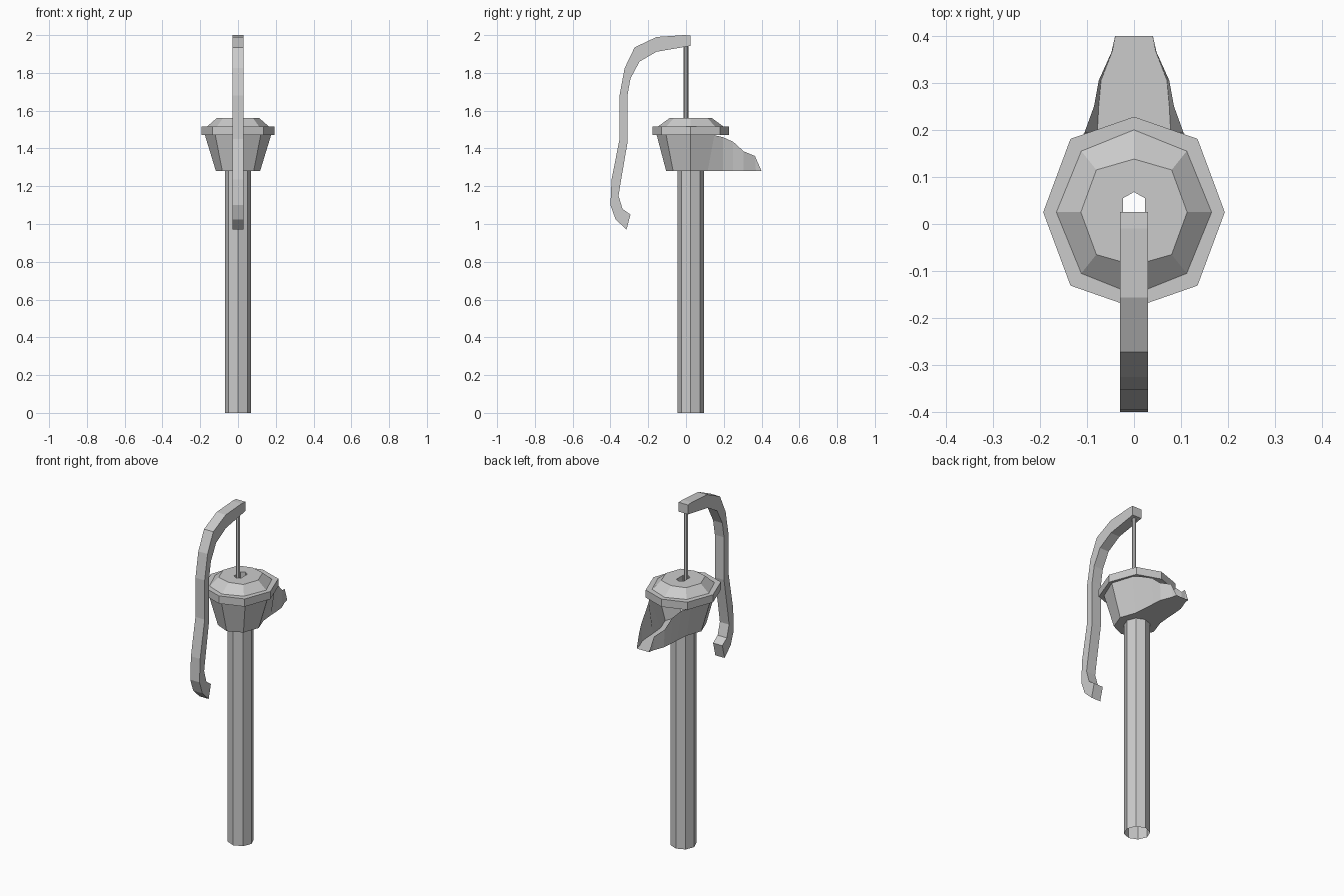
import bpy, bmesh, math

if "Cube" in bpy.data.objects:
    bpy.data.objects.remove(bpy.data.objects["Cube"])

CY = 0.025  # y of the column axis


def make(name, verts, faces):
    me = bpy.data.meshes.new(name)
    me.from_pydata(verts, [], faces)
    bm = bmesh.new()
    bm.from_mesh(me)
    bmesh.ops.recalc_face_normals(bm, faces=bm.faces)
    bm.to_mesh(me)
    bm.free()
    ob = bpy.data.objects.new(name, me)
    bpy.context.collection.objects.link(ob)
    return ob


def ring8(rx, dx, dy, ry, z, cy=CY):
    """Octagon with corners on the axes: (rx,0), (dx,dy), (0,ry)."""
    pts = [(rx, 0), (dx, dy), (0, ry), (-dx, dy), (-rx, 0), (-dx, -dy), (0, -ry), (dx, -dy)]
    return [(x, y + cy, z) for x, y in pts]


def reg8(r, z, cy=CY):
    d = r * math.sqrt(0.5)
    return ring8(r, d, d, r, z, cy)


def loft(name, rings, closed=False, caps=False):
    n = len(rings[0])
    verts = [v for r in rings for v in r]
    m = len(rings)
    faces = []
    for k in range(m if closed else m - 1):
        a, b = k * n, (k + 1) % m * n
        for i in range(n):
            j = (i + 1) % n
            faces.append((a + i, a + j, b + j, b + i))
    if caps:
        faces += [tuple(range(n)), tuple(range((m - 1) * n, m * n))]
    return make(name, verts, faces)


# Hollow column
loft("column", [reg8(0.07, 0), reg8(0.07, 1.28)])

# Lid with rim, raised top and slot for the rod
loft("lid", [
    ring8(0.023, 0.023, 0.03, 0.043, 1.47),
    ring8(0.193, 0.135, 0.156, 0.203, 1.47),
    ring8(0.193, 0.135, 0.156, 0.203, 1.515),
    ring8(0.165, 0.112, 0.130, 0.175, 1.515),
    ring8(0.113, 0.08, 0.09, 0.113, 1.56),
    ring8(0.023, 0.023, 0.03, 0.043, 1.56)], closed=True)

# Basin and spout: right half of the flared wall plus floor, mirrored
top = [(0, -0.155, 1.47), (0.12, -0.105, 1.47), (0.175, CY, 1.47), (0.135, 0.15, 1.47),
       (0.105, 0.195, 1.46), (0.085, 0.25, 1.435), (0.075, 0.305, 1.385),
       (0.048, 0.365, 1.36), (0.04, 0.40, 1.28)]
low = [(0, -0.105), (0.083, -0.068), (0.117, CY), (0.085, 0.115), (0.078, 0.195),
       (0.075, 0.25), (0.07, 0.305), (0.045, 0.37)]
verts = top + [(x, y, 1.28) for x, y in low]
nt = len(top)
faces = [(i, i + 1, nt + i + 1, nt + i) for i in range(nt - 2)]
faces.append((nt - 2, nt - 1, nt + len(low) - 1))
floor = list(range(nt, nt + len(low))) + [nt - 1]
edge = [(0, 0.40)] + [(0.07 * math.sin(a * math.pi / 4), CY + 0.07 * math.cos(a * math.pi / 4))
                      for a in range(5)]
for x, y in edge:
    floor.append(len(verts))
    verts.append((x if x > 1e-6 else 0, y, 1.28))
faces.append(tuple(floor))
basin = make("basin_and_spout", verts, faces)
mir = basin.modifiers.new("mirror", 'MIRROR')
mir.use_axis = (True, False, False)

# Pump rod
loft("rod", [reg8(0.012, 1.40, 0), reg8(0.012, 1.96, 0)], caps=True)

# Curved lever: paired outer and inner side profile, squared section
outer = [(0.025, 1.998), (-0.01, 2.0), (-0.156, 1.99), (-0.272, 1.935), (-0.325, 1.825),
         (-0.352, 1.68), (-0.352, 1.45), (-0.394, 1.235), (-0.40, 1.10), (-0.373, 1.025),
         (-0.315, 0.97)]
inner = [(0.025, 1.943), (-0.01, 1.937), (-0.156, 1.912), (-0.246, 1.86), (-0.294, 1.77),
         (-0.31, 1.68), (-0.31, 1.43), (-0.345, 1.225), (-0.357, 1.15), (-0.336, 1.08),
         (-0.294, 1.05)]
w = 0.03
loft("lever", [[(-w, *o), (w, *o), (w, *i), (-w, *i)] for o, i in zip(outer, inner)], caps=True)
